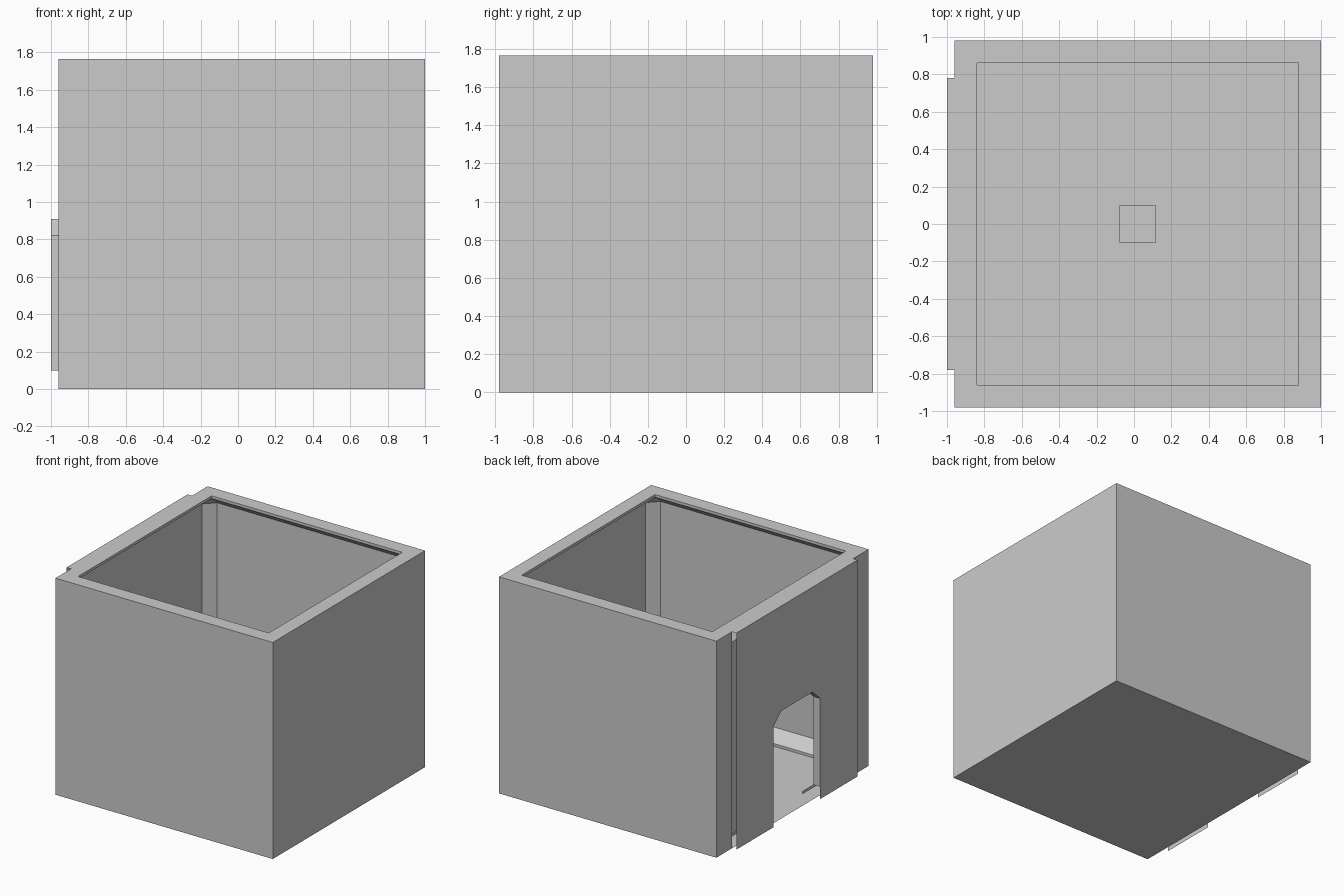
import bpy, bmesh
from math import radians
from mathutils import Matrix, Vector

if "Cube" in bpy.data.objects:
    bpy.data.objects.remove(bpy.data.objects["Cube"])

H = 1.765            # total height
CX = 0.02            # room centre in x
OUT, WALL, LIP = 0.98, 0.96, 0.86   # half sizes: outer wall, inner wall, rim opening
CH = 0.88            # half width of inner wall between corner posts
Z1, Z2 = 0.022, 0.10  # curb riser top, curb slope top
DW = 0.30            # door half width


def sheet(name, faces):
    """Object from a list of polygons, welded together."""
    bm = bmesh.new()
    for f in faces:
        bm.faces.new([bm.verts.new(p) for p in f])
    bmesh.ops.remove_doubles(bm, verts=bm.verts, dist=0.0005)
    me = bpy.data.meshes.new(name)
    bm.to_mesh(me)
    bm.free()
    ob = bpy.data.objects.new(name, me)
    bpy.context.collection.objects.link(ob)
    return ob


def box(name, lo, hi):
    lo, hi = Vector(lo), Vector(hi)
    bm = bmesh.new()
    bmesh.ops.create_cube(bm, size=1, matrix=Matrix.Translation((lo + hi) / 2)
                          @ Matrix.Diagonal((*(hi - lo), 1)))
    me = bpy.data.meshes.new(name)
    bm.to_mesh(me)
    bm.free()
    bpy.context.collection.objects.link(bpy.data.objects.new(name, me))


def pt(k, u, n, z):
    """Point on room side k: u along the wall, n outward. Side 0 is +x, side 2 is -x."""
    return Matrix.Rotation(radians(90 * k), 3, 'Z') @ Vector((n, u, z)) + Vector((CX, 0, 0))


def door_outline(x, half, z0, z1):
    """Wall outline with the chamfered doorway notched into its bottom edge."""
    yz = [(-half, z0), (-half, z1), (half, z1), (half, z0), (DW, z0), (DW, 0.82),
          (0.2, 0.91), (-0.2, 0.91), (-DW, 0.82), (-DW, z0)]
    return [(x, y, z) for y, z in yz]


# outer shell: three full walls and two corner strips beside the entrance
outer = [[pt(k, -OUT, OUT, 0), pt(k, OUT, OUT, 0), pt(k, OUT, OUT, H), pt(k, -OUT, OUT, H)]
         for k in (0, 1, 3)]
for a, b in ((-OUT, -0.78), (0.78, OUT)):
    outer.append([pt(2, a, OUT, 0), pt(2, b, OUT, 0), pt(2, b, OUT, H), pt(2, a, OUT, H)])
sheet("outer_walls", outer)

# floor
sheet("floor", [[(-0.96, -OUT, 0), (1, -OUT, 0), (1, OUT, 0), (-0.96, OUT, 0)]])

# top rim, with a small ledge over the entrance panel
rim = [[pt(k, -OUT, OUT, H), pt(k, OUT, OUT, H), pt(k, LIP, LIP, H), pt(k, -LIP, LIP, H)]
       for k in range(4)]
rim.append([(-1, -0.78, H), (-0.96, -0.78, H), (-0.96, 0.78, H), (-1, 0.78, H)])
sheet("top_rim", rim)

# inner walls with corner posts
inner = []
zb, zt = Z2, H - Z2
for k in range(4):
    if k != 2:
        inner.append([pt(k, -CH, WALL, zt), pt(k, CH, WALL, zt),
                      pt(k, CH, WALL, zb), pt(k, -CH, WALL, zb)])
    inner.append([pt(k, CH, WALL, zt), pt(k + 1, -CH, WALL, zt),
                  pt(k + 1, -CH, WALL, zb), pt(k, CH, WALL, zb)])
inner.append(door_outline(CX - WALL, CH, zb, zt))
sheet("inner_walls", inner)


def moulding(name, z_edge, z_mid, z_wall, gap):
    """Riser plus slope running round the room, optionally split at the door."""
    faces = []
    flip = z_edge > z_wall
    for k in range(4):
        spans = [(-1, -DW), (DW, 1)] if gap and k == 2 else [(-1, 1)]
        for a, b in spans:
            ul = [LIP * s if abs(s) == 1 else s for s in (a, b)]
            uw = [CH * s if abs(s) == 1 else s for s in (a, b)]
            faces.append([pt(k, ul[0], LIP, z_mid), pt(k, ul[1], LIP, z_mid),
                          pt(k, ul[1], LIP, z_edge), pt(k, ul[0], LIP, z_edge)])
            faces.append([pt(k, uw[0], WALL, z_wall), pt(k, uw[1], WALL, z_wall),
                          pt(k, ul[1], LIP, z_mid), pt(k, ul[0], LIP, z_mid)])
        faces.append([pt(k, LIP, LIP, z_mid), pt(k, CH, WALL, z_wall),
                      pt(k + 1, -CH, WALL, z_wall)])
    if flip:
        faces = [f[::-1] if len(f) == 4 else f for f in faces]
    else:
        faces = [f[::-1] if len(f) == 3 else f for f in faces]
    sheet(name, faces)


moulding("floor_curb", 0, Z1, Z2, True)
moulding("ceiling_cornice", H, H - Z1, H - Z2, False)

# entrance panel standing proud of the -x side
sheet("entrance_panel", [door_outline(-1, 0.78, 0, H)[::-1]])

# doorway lining
path = [(DW, Z2), (DW, 0.82), (0.2, 0.91), (-0.2, 0.91), (-DW, 0.82), (-DW, Z2)]
xi = CX - WALL
sheet("door_lining", [[(-1, *p), (-1, *q), (xi, *q), (xi, *p)] for p, q in zip(path, path[1:])])

# floor drain plate and small wall fitting that just pierces the back wall
box("floor_plate", (CX - 0.097, -0.1, 0.001), (CX + 0.097, 0.1, 0.015))
box("wall_fitting", (0.807, 0.945, 0.56), (0.813, 0.981, 0.64))
